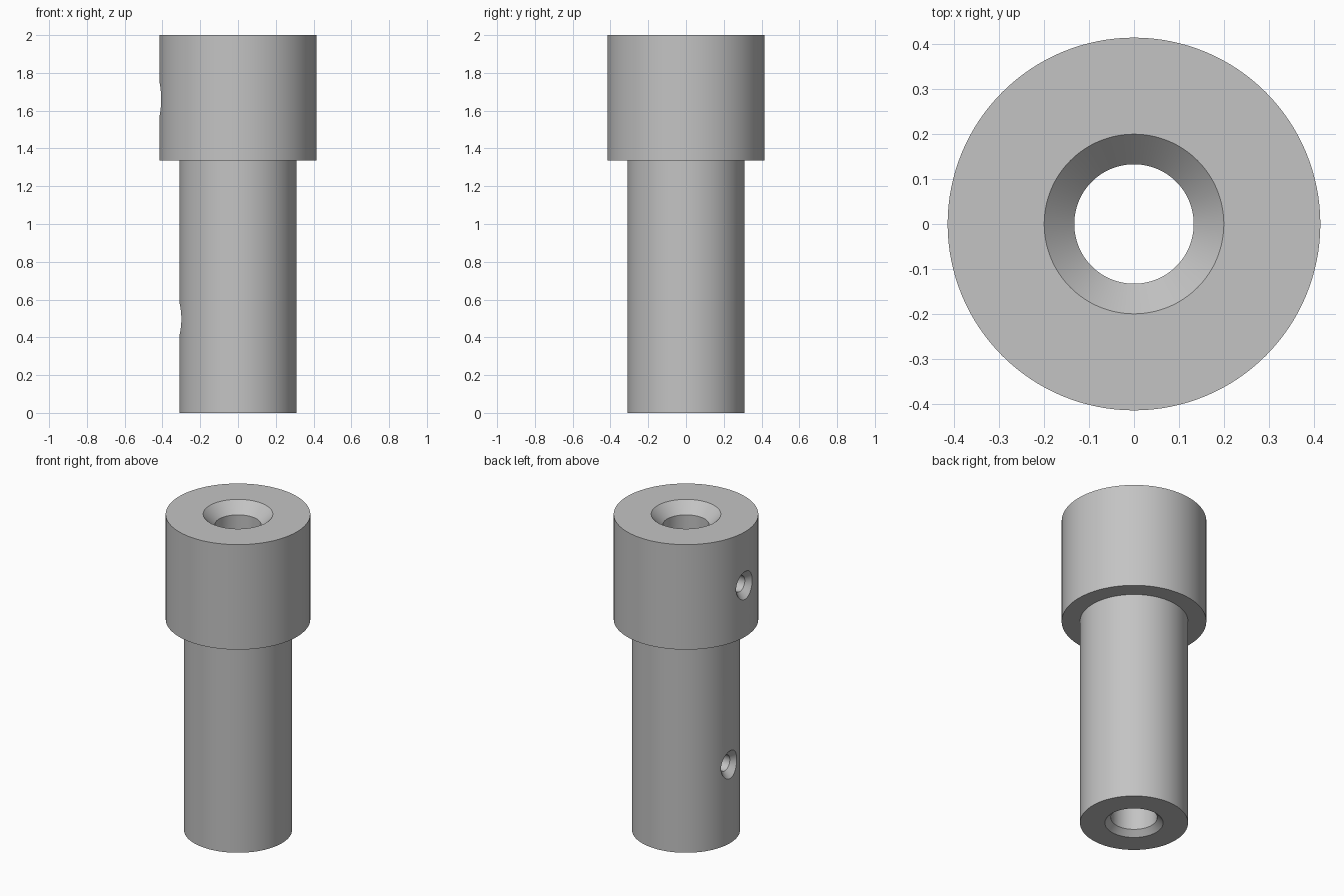
import bpy, bmesh, math

if "Cube" in bpy.data.objects:
    bpy.data.objects.remove(bpy.data.objects["Cube"])

SEG = 128
steel = bpy.data.materials.new("plain grey")
steel.diffuse_color = (0.55, 0.55, 0.55, 1)
steel.use_nodes = True
steel.node_tree.nodes["Principled BSDF"].inputs["Base Color"].default_value = steel.diffuse_color


def lathe(name, profile, seg, closed=False):
    """Revolve (radius, height) points about z; open profiles get end caps."""
    bm = bmesh.new()
    rings = [[bm.verts.new((r * math.cos(2 * math.pi * i / seg),
                            r * math.sin(2 * math.pi * i / seg), z))
              for i in range(seg)] for r, z in profile]
    pairs = list(zip(rings, rings[1:]))
    if closed:
        pairs.append((rings[-1], rings[0]))
    else:
        bm.faces.new(rings[0])
        bm.faces.new(rings[-1])
    for a, b in pairs:
        for i in range(seg):
            j = (i + 1) % seg
            bm.faces.new((a[i], a[j], b[j], b[i]))
    bmesh.ops.recalc_face_normals(bm, faces=bm.faces)
    mesh = bpy.data.meshes.new(name)
    bm.to_mesh(mesh)
    bm.free()
    mesh.materials.append(steel)
    obj = bpy.data.objects.new(name, mesh)
    bpy.context.collection.objects.link(obj)
    return obj


# stepped sleeve with a chamfered through bore
R_HEAD, R_SHAFT, R_BORE, Z_STEP = 0.415, 0.31, 0.133, 1.335
sleeve = lathe("stepped_sleeve", [
    (0.167, 0), (R_SHAFT, 0), (R_SHAFT, Z_STEP), (R_HEAD, Z_STEP), (R_HEAD, 2),
    (0.2, 2), (R_BORE, 1.933), (R_BORE, 0.034)], SEG, closed=True)

# countersunk screw holes through the left wall into the bore
bpy.context.view_layer.objects.active = sleeve
sleeve.select_set(True)
for name, radius, z in (("upper_hole", R_HEAD, 1.66), ("lower_hole", R_SHAFT, 0.497)):
    lip = radius - 0.005
    cutter = lathe(name, [(0.05, 0.06), (0.05, lip - 0.033),
                          (0.083, lip), (0.113, lip + 0.03)], 48)
    cutter.rotation_euler = (0, -math.pi / 2, 0)
    cutter.location = (0, 0, z)
    cutter.hide_render = True
    bpy.context.view_layer.update()
    mod = sleeve.modifiers.new(name, 'BOOLEAN')
    mod.operation = 'DIFFERENCE'
    mod.solver = 'EXACT'
    mod.object = cutter
    bpy.ops.object.modifier_apply(modifier=mod.name)
    bpy.data.objects.remove(cutter)

bpy.ops.object.shade_smooth_by_angle(angle=math.radians(30))
